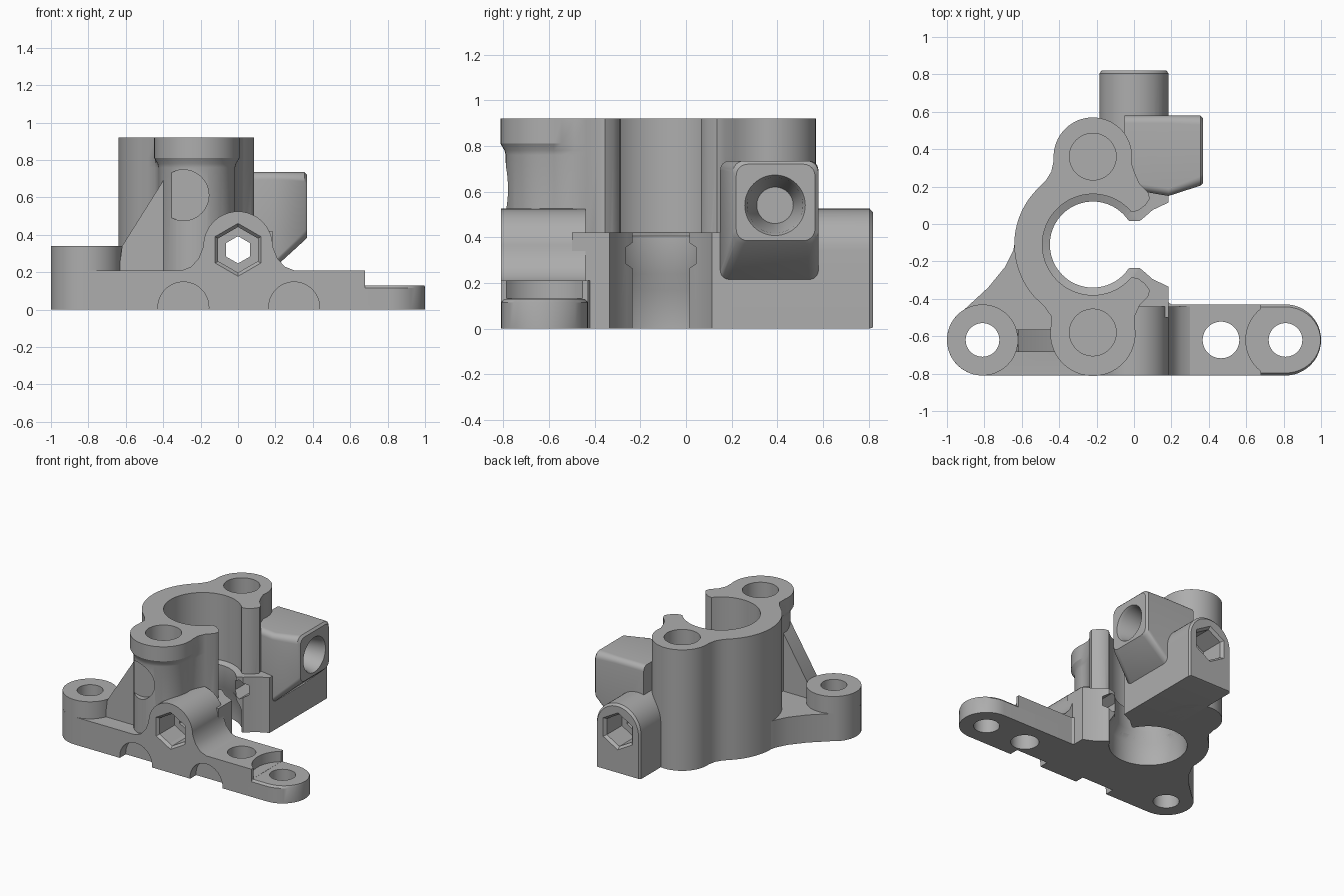
import bpy
import bmesh
from math import cos, sin, radians

if "Cube" in bpy.data.objects:
    bpy.data.objects.remove(bpy.data.objects["Cube"])

grey = bpy.data.materials.new("plain grey")
grey.use_nodes = True
grey.diffuse_color = (0.42, 0.42, 0.42, 1)
grey.node_tree.nodes["Principled BSDF"].inputs["Base Color"].default_value = (0.42, 0.42, 0.42, 1)

parts, cutters = [], []


def arc(cx, cy, r, a0, a1, n=24):
    step = (a1 - a0) / n
    return [(cx + r * cos(radians(a0 + i * step)), cy + r * sin(radians(a0 + i * step)))
            for i in range(n + 1)]


def circle(cx, cy, r, n=48):
    return arc(cx, cy, r, 90, 450, n)[:-1]


def round_rect(a0, a1, b0, b1, r):
    corners = [(a1 - r, b0 + r, 270), (a1 - r, b1 - r, 0), (a0 + r, b1 - r, 90), (a0 + r, b0 + r, 180)]
    return [p for a, b, t in corners for p in arc(a, b, r, t, t + 90, 6)]


def loft(name, axis, sections, group=parts):
    """Skin a solid through (height, outline) sections along an axis."""
    place = {"X": lambda p, h: (h, p[0], p[1]),
             "Y": lambda p, h: (p[0], h, p[1]),
             "Z": lambda p, h: (p[0], p[1], h)}[axis]
    bm = bmesh.new()
    rings = [[bm.verts.new(place(p, h)) for p in pts] for h, pts in sections]
    for low, high in zip(rings, rings[1:]):
        for i in range(len(low)):
            bm.faces.new((low[i - 1], low[i], high[i], high[i - 1]))
    bm.faces.new(rings[0])
    bm.faces.new(rings[-1])
    bmesh.ops.recalc_face_normals(bm, faces=bm.faces)
    mesh = bpy.data.meshes.new(name)
    bm.to_mesh(mesh)
    bm.free()
    mesh.materials.append(grey)
    obj = bpy.data.objects.new(name, mesh)
    bpy.context.collection.objects.link(obj)
    group.append(obj)
    return obj


def extrude(name, axis, pts, h0, h1, group=parts):
    return loft(name, axis, [(h0, pts), (h1, pts)], group)


BX, BY = -0.22, -0.11          # bore centre
TOP = 0.92


def flip(pts):
    """Mirror an outline across the bore's centre line."""
    return [(x, 2 * BY - y) for x, y in reversed(pts)]


# Tall C-shaped clamp body with a lobe at each end
tip = [(-0.015, 0.065), (0.02, 0.07), (0.06, 0.1), (0.085, 0.135), (0.075, 0.17), (0.03, 0.215), (0.005, 0.27)]


def body_outline(front_r):
    return ([(BX, BY)] + tip + arc(BX, 0.36, 0.21, -10, 185)
            + [(-0.442, 0.28), (-0.47, 0.235)] + arc(BX, BY, 0.42, 132, 222)
            + [(-0.48, -0.44), (-0.445, -0.49)]
            + arc(BX, -0.585, front_r, 170, 370) + flip(tip))


loft("clamp_body", "Z", [(0, body_outline(0.205)), (0.76, body_outline(0.205)),
                         (0.78, body_outline(0.21)), (0.81, body_outline(0.228)),
                         (TOP, body_outline(0.228))])

# Base plate under the left half
plate = (arc(-0.81, -0.62, 0.19, 120, 270)
         + [(0.3, -0.81), (0.3, -0.43), (0.2, -0.43), (0, -0.3), (BX, BY), (-0.55, 0.05), (-0.63, -0.05),
            (-0.645, -0.14), (-0.69, -0.23), (-0.78, -0.34)])
extrude("base_plate", "Z", plate, 0, 0.21)

# Left foot and its stiffening rib
extrude("left_foot", "Z", circle(-0.81, -0.62, 0.19), 0, 0.34)
extrude("left_rib", "Y", [(-0.65, 0.1), (-0.62, 0.34), (-0.4, 0.69), (-0.3, 0.69), (-0.3, 0.1)],
        -0.685, -0.565)

# Right foot, thin at the end, with a thicker step beside the jaw
foot = [(0.2, -0.81)] + arc(0.81, -0.62, 0.19, -90, 90) + [(0.2, -0.43)]
inner_foot = [(x * 0.985 + 0.0122, y * 0.93 - 0.0434) for x, y in foot]
loft("right_foot", "Z", [(0, foot), (0.115, foot), (0.13, inner_foot)])
extrude("right_step", "Z", [(0.2, -0.81), (0.68, -0.81), (0.68, -0.43), (0.2, -0.43)], 0, 0.21)

# Arched jaws for the cross bolt
arch = arc(0, 0.34, 0.185, 0, 180)
flare = [(0.3, 0.21), (0.25, 0.23), (0.21, 0.275)]
front_arch = [(-0.3, 0), (0.3, 0)] + flare + arch + [(-x, z) for x, z in reversed(flare)]
extrude("front_jaw", "Y", front_arch, -0.81, -0.44)
back_arch = [(-0.185, 0), (0.185, 0)] + arch
back_inner = [(x * 0.94, z * 0.96 + 0.005) for x, z in back_arch]
loft("back_jaw", "Y", [(0.2, back_arch), (0.805, back_arch), (0.82, back_inner)])

# Clamping lips on both sides of the slot
lip = [(-0.06, 0.03), (-0.02, 0.015), (0.03, 0.015), (0.06, 0.04), (0.1, 0.075),
       (0.185, 0.115), (0.185, 0.25), (-0.1, 0.25)]
extrude("back_lip", "Z", lip, 0, 0.42)
extrude("front_lip", "Z", flip(lip), 0, 0.42)
extrude("front_shoulder", "Y", [(-0.185, 0), (0.185, 0), (0.185, 0.42), (-0.185, 0.42)], -0.5, -0.36)

# Side block, undercut below and tapered towards its face
loft("side_block", "X", [(-0.05, round_rect(0.19, 0.58, 0.1, 0.735, 0.04)),
                         (0.185, round_rect(0.15, 0.58, 0.215, 0.735, 0.04)),
                         (0.355, round_rect(0.205, 0.58, 0.37, 0.735, 0.05)),
                         (0.37, round_rect(0.22, 0.565, 0.385, 0.72, 0.05))])

# Stepped main bore
bore = [(-0.1, 0.27), (0.17, 0.27), (0.24, 0.23), (0.405, 0.23), (0.42, 0.27), (1, 0.27)]
loft("bore_cutter", "Z", [(h, circle(BX, BY, r, 72)) for h, r in bore], cutters)

# Blind holes in the two lobes
for y in (0.36, -0.58):
    extrude("lobe_hole_cutter", "Z", circle(BX, y, 0.125), 0.6, 1, cutters)

# Foot holes and the rounded step
for x, r in ((-0.81, 0.09), (0.465, 0.098), (0.81, 0.09)):
    extrude("foot_hole_cutter", "Z", circle(x, -0.62, r), -0.1, 0.5, cutters)
extrude("step_cutter", "Z", circle(0.81, -0.62, 0.212), 0.131, 0.4, cutters)

# Hexagonal bolt channel with a chamfered pocket at each end
extrude("channel_cutter", "Y", circle(0, 0.32, 0.073, 6), -1, 1, cutters)
for side, mouth in ((-1, 0.81), (1, 0.82)):
    pocket = [(mouth - 0.2, 0.122), (mouth - 0.02, 0.122), (mouth + 0.01, 0.151)]
    loft("pocket_cutter", "Y", [(side * y, circle(0, 0.32, r, 6)) for y, r in pocket], cutters)

# Tapered hole in the side block
loft("side_hole_cutter", "X", [(0.1, circle(0.39, 0.54, 0.08)), (0.35, circle(0.39, 0.54, 0.122)),
                               (0.38, circle(0.39, 0.54, 0.138))], cutters)

# Shallow round clearances along the front
for x, z in ((-0.292, 0.012), (0.3, 0.012), (-0.292, 0.612)):
    extrude("clearance_cutter", "Y", circle(x, z, 0.136), -0.9, -0.738, cutters)

# Cut every part, then drop the cutters
for part in parts:
    for cutter in cutters:
        mod = part.modifiers.new(cutter.name, "BOOLEAN")
        mod.operation = "DIFFERENCE"
        mod.solver = "EXACT"
        mod.object = cutter
graph = bpy.context.evaluated_depsgraph_get()
meshes = [bpy.data.meshes.new_from_object(p.evaluated_get(graph)) for p in parts]
for part, mesh in zip(parts, meshes):
    part.modifiers.clear()
    part.data = mesh
for cutter in cutters:
    bpy.data.objects.remove(cutter)

# Smooth the round faces, keep the edges crisp
bpy.ops.object.select_all(action="DESELECT")
for part in parts:
    part.select_set(True)
bpy.context.view_layer.objects.active = parts[0]
bpy.ops.object.shade_smooth_by_angle(angle=radians(30))
